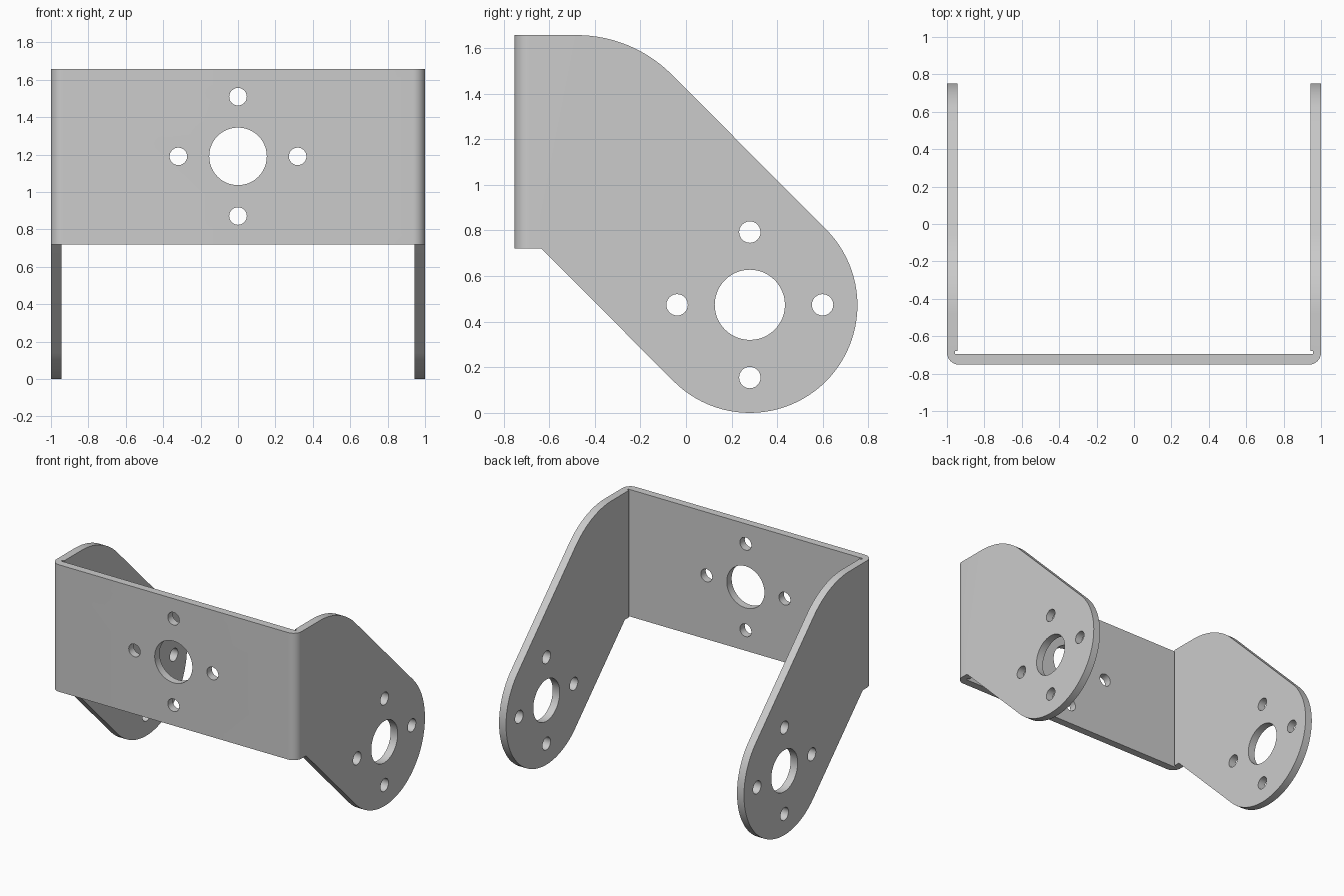
import bpy, bmesh
from math import sin, cos, radians
from mathutils import Vector

if "Cube" in bpy.data.objects:
    bpy.data.objects.remove(bpy.data.objects["Cube"])


def arc(cx, cy, r, a0, a1, n):
    """Points along an arc, angles in degrees."""
    return [(cx + r * cos(radians(a0 + (a1 - a0) * i / n)),
             cy + r * sin(radians(a0 + (a1 - a0) * i / n))) for i in range(n + 1)]


def prism(name, pts, place, lo, hi):
    """Extrude a 2D outline from lo to hi; place(u, v, w) gives the xyz position."""
    bm = bmesh.new()
    face = bm.faces.new([bm.verts.new(place(u, v, lo)) for u, v in pts])
    ext = bmesh.ops.extrude_face_region(bm, geom=[face])
    verts = [g for g in ext["geom"] if isinstance(g, bmesh.types.BMVert)]
    bmesh.ops.translate(bm, verts=verts, vec=Vector(place(0, 0, hi)) - Vector(place(0, 0, lo)))
    bmesh.ops.recalc_face_normals(bm, faces=bm.faces)
    mesh = bpy.data.meshes.new(name)
    bm.to_mesh(mesh)
    bm.free()
    obj = bpy.data.objects.new(name, mesh)
    bpy.context.collection.objects.link(obj)
    return obj


def combine(target, cutter, operation):
    """Apply a boolean and remove the helper."""
    bpy.ops.object.select_all(action='DESELECT')
    bpy.context.view_layer.objects.active = target
    target.select_set(True)
    mod = target.modifiers.new("cut", 'BOOLEAN')
    mod.operation, mod.solver, mod.object = operation, 'EXACT', cutter
    bpy.ops.object.modifier_apply(modifier=mod.name)
    bpy.data.objects.remove(cutter, do_unlink=True)


along_x = lambda u, v, w: (w, u, v)
along_y = lambda u, v, w: (u, w, v)
along_z = lambda u, v, w: (u, v, w)

T = 0.057                    # sheet thickness
R = 0.065                    # outer bend radius
FRONT, TOP = -0.752, 1.657
CY, CZ, CR = 0.28, 0.472, 0.472   # rounded ear end

# Folded sheet: right half of the U section, mirrored, with corner reliefs
half = [(1 - T, 0.9), (1, 0.9)]
outer = [(1, 0.9)] + arc(1 - R, FRONT + R, R, 0, -90, 10)
inner = [(0.957, FRONT + T), (0.957, -0.68), (1 - T, -0.68), (1 - T, 0.9)]
flip = lambda pts: [(-x, y) for x, y in reversed(pts)]
bracket = prism("bent_bracket", outer + flip(outer) + flip(inner) + inner,
                along_z, -0.1, 1.8)

# Side silhouette trims both ears and the front web at once
outline = ([(-0.85, 0.72), (-0.634, 0.72)]
           + arc(CY, CZ, CR, -135, 45, 48)
           + arc(-0.48, TOP - 0.59, 0.59, 45, 90, 16)
           + [(-0.85, TOP)])
combine(bracket, prism("side_trim", outline, along_x, -1.1, 1.1), 'INTERSECT')

# Centre bore and four screw holes on the front web and through both ears
for cu, cv, place, lo, hi in ((0, 1.19, along_y, -0.85, -0.6),
                              (CY, CZ + 0.002, along_x, -1.1, 1.1)):
    holes = [(0, 0, 0.154, 48)] + [(a, b, 0.047, 24) for a, b in
                                   ((0.319, 0), (-0.319, 0), (0, 0.319), (0, -0.319))]
    for du, dv, r, n in holes:
        ring = arc(cu + du, cv + dv, r, 0, 360, n)[:-1]
        combine(bracket, prism("hole_cutter", ring, place, lo, hi), 'DIFFERENCE')

bpy.ops.object.shade_smooth_by_angle(angle=radians(30))
